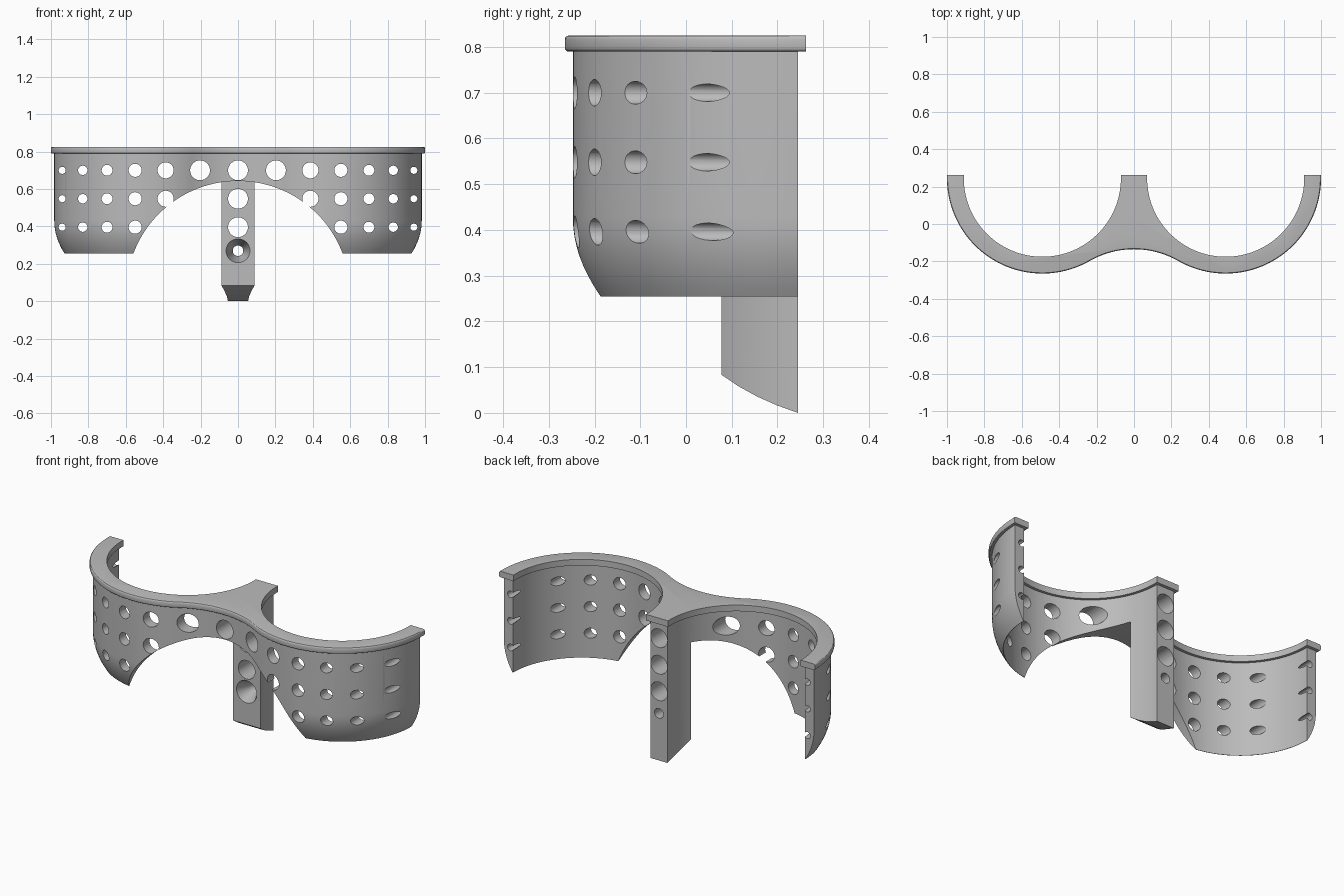
import bpy, bmesh
from math import sin, cos, pi, radians, sqrt, atan2
from mathutils import Vector

cube = bpy.data.objects.get("Cube")
if cube:
    bpy.data.objects.remove(cube, do_unlink=True)

# Shared plan dimensions: two half-round cups joined by a tangent bridge
CUP_X, CUP_Y = 0.49, 0.245
BRIDGE_Y = -0.613
SPAN = sqrt(CUP_X ** 2 + (CUP_Y - BRIDGE_Y) ** 2)
TANGENT = atan2(CUP_Y - BRIDGE_Y, CUP_X)

grey = bpy.data.materials.new("plain_grey")
grey.use_nodes = True
grey.diffuse_color = (0.5, 0.5, 0.5, 1)
grey.node_tree.nodes["Principled BSDF"].inputs["Base Color"].default_value = (0.5, 0.5, 0.5, 1)


def arc(cx, cy, r, a0, a1, n):
    return [(cx + r * cos(a0 + (a1 - a0) * i / n), cy + r * sin(a0 + (a1 - a0) * i / n))
            for i in range(n + 1)]


def outline(outer, inner, tail=0):
    """Closed plan outline; tail pushes the back ends straight past the cup centres."""
    left = arc(-CUP_X, CUP_Y, outer, pi, 2 * pi - TANGENT, 48)
    bridge = arc(0, BRIDGE_Y, SPAN - outer, pi - TANGENT, TANGENT, 24)[1:-1]
    right = [(-x, y) for x, y in reversed(left)]
    hollow_r = arc(CUP_X, CUP_Y, inner, 0, -pi, 64)
    hollow_l = arc(-CUP_X, CUP_Y, inner, 0, -pi, 64)
    if tail:
        def ends(pts):
            return [(pts[0][0], CUP_Y + tail)] + pts + [(pts[-1][0], CUP_Y + tail)]
        return ends(left + bridge + right) + ends(hollow_r) + ends(hollow_l)
    return left + bridge + right + hollow_r + hollow_l


def add_loft(bm, rings):
    rows = [[bm.verts.new(p) for p in ring] for ring in rings]
    n = len(rows[0])
    for a, b in zip(rows, rows[1:]):
        for i in range(n):
            j = (i + 1) % n
            bm.faces.new((a[i], a[j], b[j], b[i]))
    bm.faces.new(rows[0])
    bm.faces.new(rows[-1])


def finish(bm, name):
    bmesh.ops.recalc_face_normals(bm, faces=bm.faces)
    mesh = bpy.data.meshes.new(name)
    bm.to_mesh(mesh)
    bm.free()
    mesh.materials.append(grey)
    obj = bpy.data.objects.new(name, mesh)
    bpy.context.collection.objects.link(obj)
    return obj


def loft(name, *solids):
    bm = bmesh.new()
    for rings in solids:
        add_loft(bm, rings)
    return finish(bm, name)


def activate(obj):
    bpy.ops.object.select_all(action='DESELECT')
    obj.select_set(True)
    bpy.context.view_layer.objects.active = obj


def cut(obj, cutter):
    cutter.hide_render = True
    mod = obj.modifiers.new("cut", 'BOOLEAN')
    mod.operation = 'DIFFERENCE'
    mod.solver = 'EXACT'
    mod.object = cutter
    activate(obj)
    bpy.ops.object.modifier_apply(modifier=mod.name)
    bpy.data.objects.remove(cutter, do_unlink=True)


def smooth(obj):
    activate(obj)
    bpy.ops.object.shade_smooth_by_angle(angle=radians(30))


def level(outer, inner, z, tail=0):
    return [(x, y, z) for x, y in outline(outer, inner, tail)]


# Wall: straight above, outer face curving in to a thin lower edge
WALL, HOLLOW, EDGE_Z, CURVE_Z = 0.4925, 0.4355, 0.255, 0.43
rings = [level(WALL - 0.055, HOLLOW, -0.1)]
for i in range(9):
    t = 1 - i / 8
    rings.append(level(WALL - 0.055 * t * t, HOLLOW, CURVE_Z - (CURVE_Z - EDGE_Z) * t))
rings.append(level(WALL, HOLLOW, 0.80))
wall = loft("cup_wall_and_post", rings)

# Front arch, stopping at the front face of the post
ARCH_R, ARCH_TOP, POST_Y = 0.597, 0.643, 0.078
half = atan2(0.56, 0.207)
arch = arc(0, ARCH_TOP - ARCH_R, ARCH_R, pi / 2 + half, pi / 2 - half, 64)
arch += [(arch[-1][0], -0.5), (arch[0][0], -0.5)]
cut(wall, loft("arch_cutter", [[(x, y, z) for x, z in arch] for y in (-1, POST_Y)]))

# Lower edge of the cups, leaving the post to run on down
blocks = []
for s in (-1, 1):
    blocks.append([[(s * x, y, z) for x, y in ((0.2, -1), (1.3, -1), (1.3, 1), (0.2, 1))]
                   for z in (-0.5, EDGE_Z)])
cut(wall, loft("edge_cutter", *blocks))

# Curved foot of the post
foot = [(0.05, 0.102), (POST_Y, 0.083), (0.115, 0.058), (0.155, 0.036), (0.2, 0.016),
        (CUP_Y, 0.0), (0.27, -0.008), (0.27, -0.4), (0.05, -0.4)]
cut(wall, loft("foot_cutter", [[(x, y, z) for y, z in foot] for x in (-0.18, 0.18)]))


# Round holes running front to back
def bore(x, z, profile):
    return [[(px, y, pz) for px, pz in arc(x, z, r, 0, 2 * pi, 32)[:-1]] for y, r in profile]


ROWS = (0.70, 0.548, 0.396)
columns = {0: 0.053, 0.203: 0.053, 0.387: 0.043, 0.55: 0.035,
           0.70: 0.029, 0.83: 0.025, 0.94: 0.019}
holes = []
for row, z in enumerate(ROWS):
    for x, r in columns.items():
        if (x == 0.203 and row > 0) or (x == 0.387 and row > 1):
            continue
        for s in ((1,) if x == 0 else (-1, 1)):
            holes.append(bore(s * x, z, ((-0.5, r), (0.5, r))))
# Countersunk screw hole low on the post
holes.append(bore(0, 0.27, ((-0.1, 0.064), (POST_Y + 0.002, 0.064), (POST_Y + 0.07, 0.028), (0.5, 0.028))))
cut(wall, loft("hole_cutter", *holes))
smooth(wall)

# Rim: wider flange on top with softened outer edges
RIM, RIM_IN, Z0, Z1, SOFT = 0.51, 0.42, 0.79, 0.825, 0.008
steps = [radians(a) for a in (0, 30, 60, 90)]
profile = [(RIM - SOFT + SOFT * sin(a), Z0 + SOFT - SOFT * cos(a)) for a in steps]
profile += [(r, Z0 + Z1 - z) for r, z in reversed(profile)]
rim = loft("top_rim", [level(r, RIM_IN, z, 0.0175) for r, z in profile])
smooth(rim)
